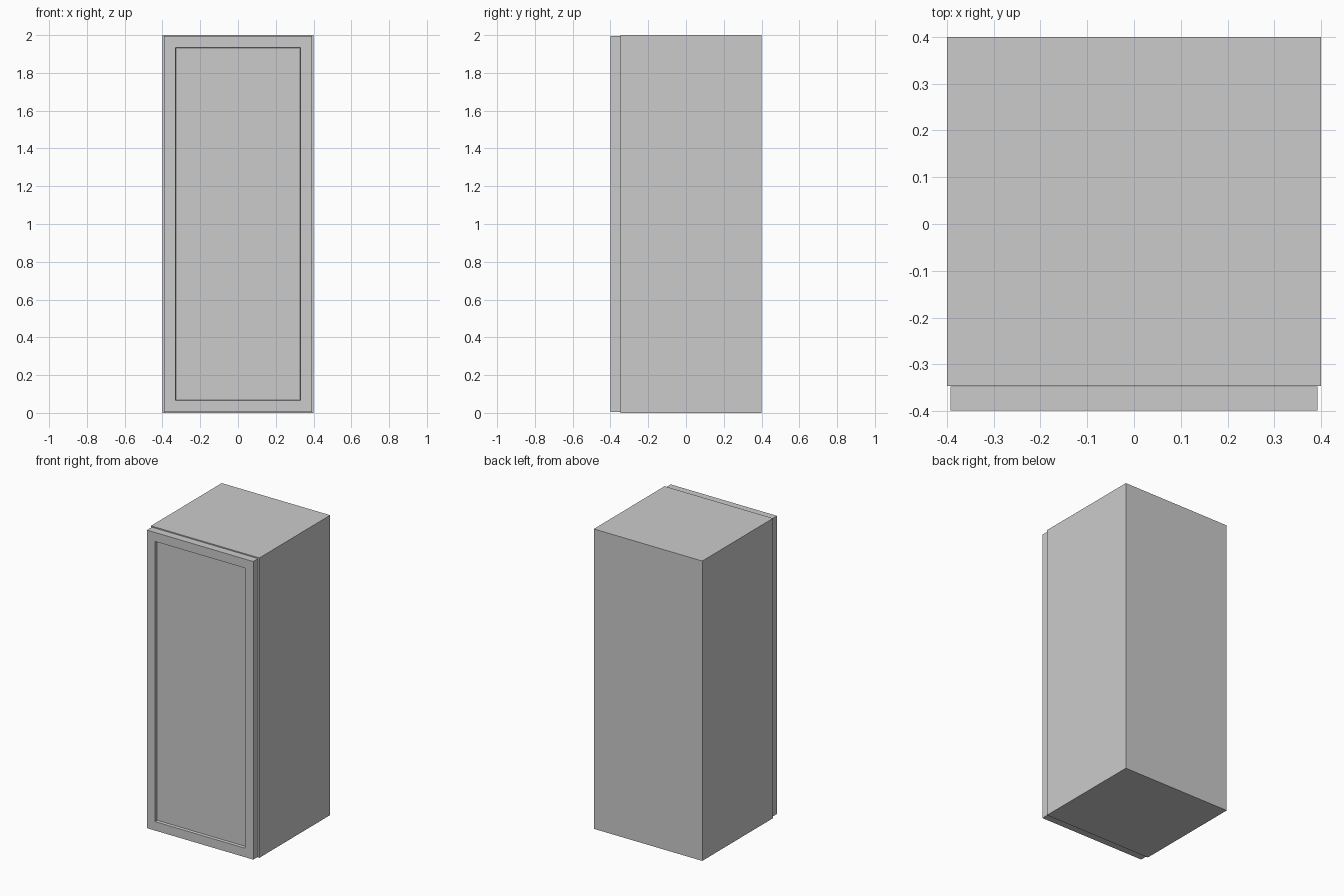
import bpy, bmesh
from mathutils import Vector

if "Cube" in bpy.data.objects:
    bpy.data.objects.remove(bpy.data.objects["Cube"])


def make_box(name, lo, hi, recess=()):
    """Box between two corners; each (rim, depth) insets and sinks the front face."""
    bm = bmesh.new()
    bmesh.ops.create_cube(bm, size=1)
    lo, hi = Vector(lo), Vector(hi)
    for v in bm.verts:
        v.co = Vector([(lo[i] + hi[i]) / 2 + v.co[i] * (hi[i] - lo[i]) for i in range(3)])
    bm.normal_update()
    front = min(bm.faces, key=lambda f: f.calc_center_median().y)
    for rim, depth in recess:
        bmesh.ops.inset_region(bm, faces=[front], thickness=rim, use_even_offset=True)
        for v in front.verts:
            v.co.y += depth
    bm.normal_update()
    mesh = bpy.data.meshes.new(name)
    bm.to_mesh(mesh)
    bm.free()
    obj = bpy.data.objects.new(name, mesh)
    bpy.context.collection.objects.link(obj)
    return obj


FRONT, BACK, HALF, SEAM, HEIGHT = -0.346, 0.4, 0.4, 0.354, 2.0

# Side panels
for side, x0, x1 in (("left", -HALF, -SEAM), ("right", SEAM, HALF)):
    make_box(side + "_side_panel", (x0, FRONT, 0), (x1, BACK, HEIGHT))

# Hollow carcass: top, bottom and back between the sides, open at the front
make_box("carcass", (-SEAM, FRONT, 0), (SEAM, BACK, HEIGHT),
         recess=[(0.045, 0), (0.0005, 0.70)])

# Front door with a raised frame around a sunken panel
make_box("door", (-0.392, -0.399, 0.006), (0.392, -0.348, 1.994),
         recess=[(0.060, 0), (0.003, 0.017)])
